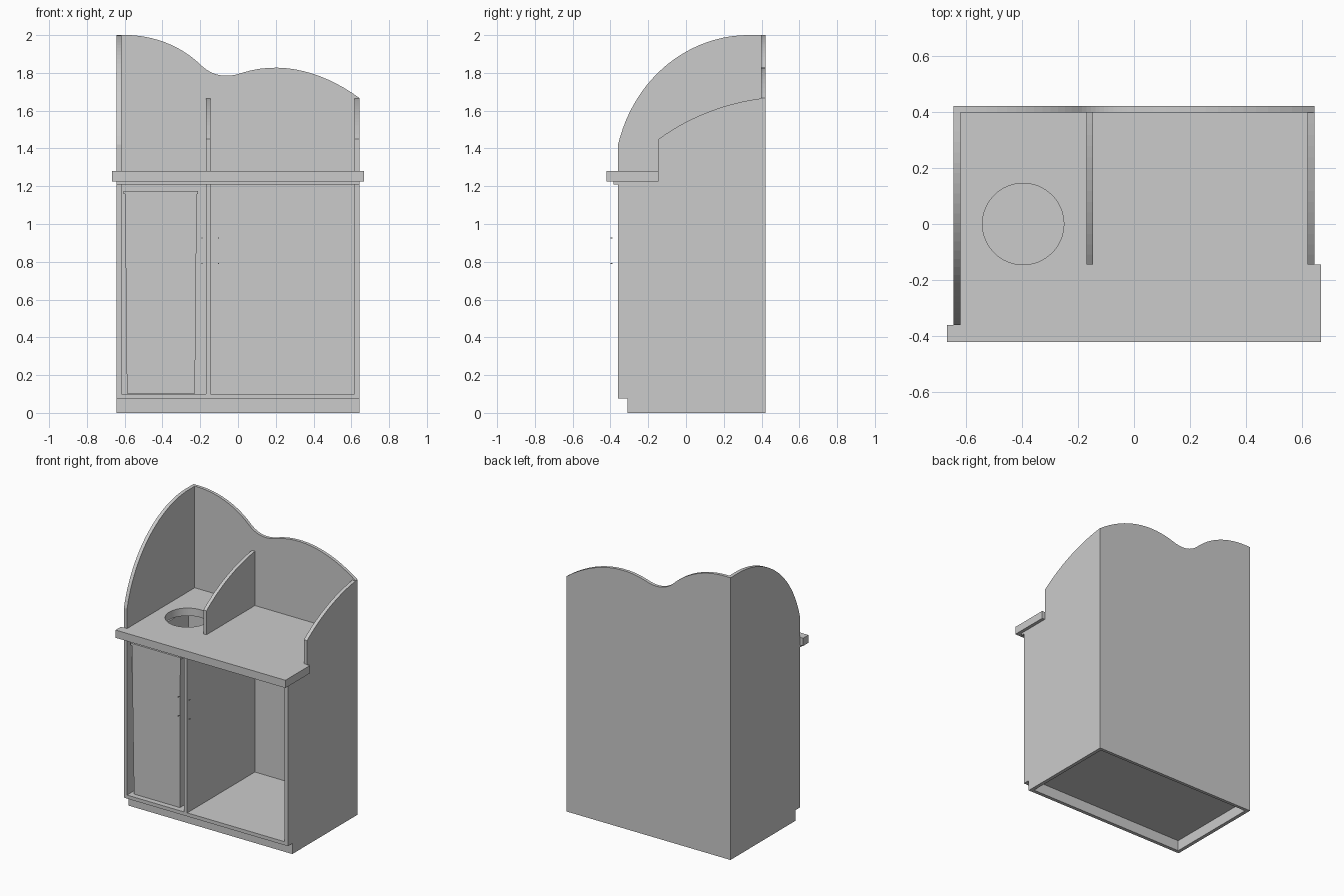
import bpy, bmesh
from mathutils import Vector

if "Cube" in bpy.data.objects:
    bpy.data.objects.remove(bpy.data.objects["Cube"], do_unlink=True)

grey = bpy.data.materials.new("plain_grey")
grey.use_nodes = True
colour = (0.6, 0.6, 0.6, 1)
grey.diffuse_color = colour
grey.node_tree.nodes["Principled BSDF"].inputs["Base Color"].default_value = colour


def finish(name, bm):
    bmesh.ops.recalc_face_normals(bm, faces=bm.faces)
    mesh = bpy.data.meshes.new(name)
    bm.to_mesh(mesh)
    bm.free()
    mesh.materials.append(grey)
    obj = bpy.data.objects.new(name, mesh)
    bpy.context.collection.objects.link(obj)
    return obj


def extrude(name, outline, axis, lo, hi):
    """Extrude a 2D outline along an axis, from lo to hi."""
    place = {"x": lambda a, b: (lo, a, b), "y": lambda a, b: (a, lo, b),
             "z": lambda a, b: (a, b, lo)}[axis]
    bm = bmesh.new()
    face = bm.faces.new([bm.verts.new(place(a, b)) for a, b in outline])
    result = bmesh.ops.extrude_face_region(bm, geom=[face])
    shift = Vector([hi - lo if axis == c else 0 for c in "xyz"])
    moved = [v for v in result["geom"] if isinstance(v, bmesh.types.BMVert)]
    bmesh.ops.translate(bm, vec=shift, verts=moved)
    return finish(name, bm)


def box(name, x0, x1, y0, y1, z0, z1):
    return extrude(name, [(x0, y0), (x1, y0), (x1, y1), (x0, y1)], "z", z0, z1)


def curve(a, b, c, d, steps=14):
    """Points of a cubic curve, without its first point."""
    a, b, c, d = map(Vector, (a, b, c, d))
    ts = [i / steps for i in range(1, steps + 1)]
    return [tuple(a * (1 - t) ** 3 + b * 3 * t * (1 - t) ** 2
                  + c * 3 * t * t * (1 - t) + d * t ** 3) for t in ts]


def apply_modifier(obj, modifier):
    bpy.context.view_layer.objects.active = obj
    bpy.ops.object.modifier_apply(modifier=modifier.name)


# Main limits of the cabinet
LEFT, RIGHT, T = -0.643, 0.643, 0.025
FRONT, BACK, INNER = -0.36, 0.42, 0.398
KICK, TOP, UNDER = 0.075, 1.28, 1.225
STEP = -0.145

# Side panels, each with a toe notch and a curved top
foot = [(FRONT, KICK), (-0.31, KICK), (-0.31, 0), (INNER, 0)]
tall = [(INNER, 2.0), (0.33, 2.0)] + curve(
    (0.33, 2.0), (0.03, 2.0), (-0.27, 1.79), (FRONT, 1.42), 24)
low = [(INNER, 1.665)] + curve(
    (INNER, 1.665), (0.21, 1.64), (0.02, 1.57), (STEP, 1.45))
extrude("tall_side_panel", foot + tall, "x", LEFT, LEFT + T)
extrude("low_side_panel", foot + low + [(STEP, UNDER), (FRONT, UNDER)],
        "x", RIGHT - T, RIGHT)

# Dividers above and below the counter
extrude("upper_divider", [(STEP, TOP), (INNER, TOP)] + low, "x", -0.17, -0.146)
box("lower_divider", -0.17, -0.146, FRONT, INNER, 0.1, UNDER)

# Back panel with a wavy top edge
wave = [(LEFT, 2.0)]
wave += curve((LEFT, 2.0), (-0.45, 2.01), (-0.30, 1.94), (-0.20, 1.845))
wave += curve((-0.20, 1.845), (-0.13, 1.775), (-0.05, 1.775), (0.02, 1.80))
wave += curve((0.02, 1.80), (0.24, 1.87), (0.46, 1.80), (RIGHT, 1.667))
extrude("back_panel", [(RIGHT, 0), (LEFT, 0)] + wave, "y", INNER, BACK)

# Counter notched around the side panels, with a round opening
x0, x1 = LEFT + T, RIGHT - T
counter = extrude("counter", [
    (-0.666, -0.42), (0.666, -0.42), (0.666, STEP), (x1, STEP), (x1, INNER),
    (x0, INNER), (x0, FRONT), (-0.666, FRONT)], "z", UNDER, TOP)
bpy.ops.mesh.primitive_cylinder_add(vertices=64, radius=0.145, depth=0.4,
                                    location=(-0.395, 0, 1.25))
cutter = bpy.context.object
cutter.hide_render = True
cut = counter.modifiers.new("opening", "BOOLEAN")
cut.operation, cut.object, cut.solver = "DIFFERENCE", cutter, "EXACT"
apply_modifier(counter, cut)
bpy.data.objects.remove(cutter, do_unlink=True)
box("counter_lip", LEFT, RIGHT, -0.385, FRONT, 1.21, UNDER)

# Floor and kick board
box("cabinet_floor", x0, x1, FRONT, INNER, KICK, 0.1)
box("kick_board", x0, x1, -0.31, -0.285, 0, KICK)

# Tapered open bin below the opening
bm = bmesh.new()
bmesh.ops.create_cube(bm, size=1)
for v in bm.verts:
    upper = v.co.z > 0
    v.co.x = -0.408 + v.co.x * (0.38 if upper else 0.36)
    v.co.y = -0.02 + v.co.y * (0.63 if upper else 0.61)
    v.co.z = 1.165 if upper else 0.102
bmesh.ops.delete(bm, geom=[f for f in bm.faces if f.calc_center_median().z > 1],
                 context="FACES_ONLY")
waste_bin = finish("bin", bm)
wall = waste_bin.modifiers.new("wall", "SOLIDIFY")
wall.thickness, wall.offset = 0.008, -1
apply_modifier(waste_bin, wall)

# Rim around the bin
rx0, rx1, ry0, ry1, w = -0.605, -0.211, -0.342, 0.302, 0.014
for name, a, b, c, d in (("front", rx0, rx1, ry0, ry0 + w),
                         ("back", rx0, rx1, ry1 - w, ry1),
                         ("left", rx1 - w, rx1, ry0 + w, ry1 - w),
                         ("right", rx0, rx0 + w, ry0 + w, ry1 - w)):
    box("bin_rim_" + name, a, b, c, d, 1.16, 1.175)

# Small handle pins
for x in (-0.19, -0.104):
    for z in (0.79, 0.925):
        box("handle_pin", x - 0.003, x + 0.003, -0.4, -0.388, z - 0.003, z + 0.003)
